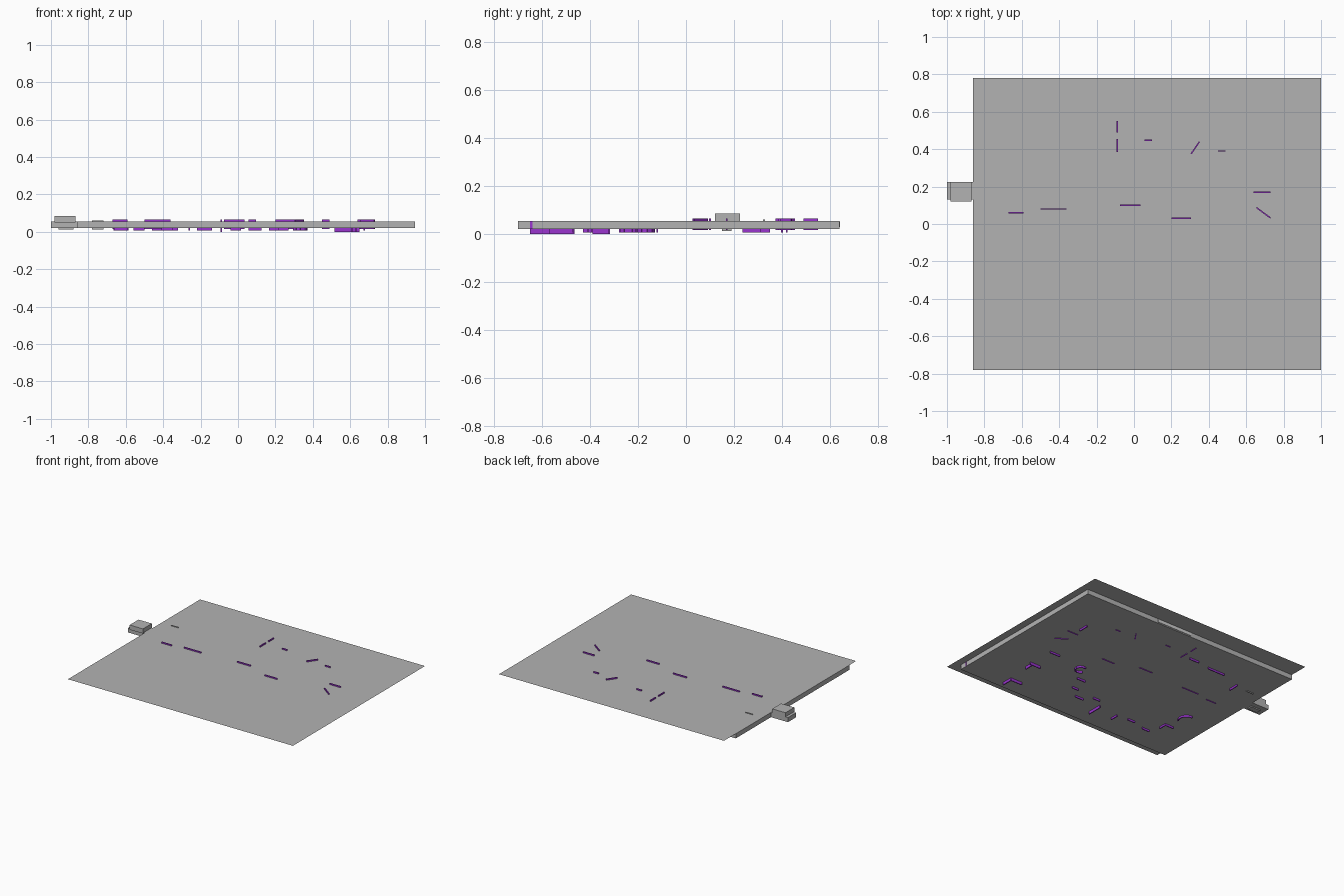
import bpy, bmesh, math
from mathutils import Matrix, Vector


def material(name, rgb):
    m = bpy.data.materials.new(name)
    m.diffuse_color = (*rgb, 1)
    return m


GREY = material("grey", (0.45, 0.45, 0.45))
PALE = material("pale grey", (0.62, 0.62, 0.62))
PURPLE = material("purple", (0.32, 0.035, 0.62))


def finish(name, bm, mat):
    bmesh.ops.recalc_face_normals(bm, faces=bm.faces)
    me = bpy.data.meshes.new(name)
    bm.to_mesh(me)
    bm.free()
    me.materials.append(mat)
    ob = bpy.data.objects.new(name, me)
    bpy.context.collection.objects.link(ob)
    return ob


def add_box(bm, x0, x1, y0, y1, z0, z1, angle=0):
    m = (Matrix.Translation(((x0 + x1) / 2, (y0 + y1) / 2, (z0 + z1) / 2))
         @ Matrix.Rotation(angle, 4, 'Z')
         @ Matrix.Diagonal((x1 - x0, y1 - y0, z1 - z0, 1)))
    bmesh.ops.create_cube(bm, size=1, matrix=m)


def box(name, mat, *dims):
    bm = bmesh.new()
    add_box(bm, *dims)
    return finish(name, bm, mat)


# thin upright rib following a path
def rib(bm, path, z0, z1, t=0.007):
    for a, b in zip(path, path[1:]):
        a, b = Vector(a), Vector(b)
        c, d = (a + b) / 2, b - a
        h = d.length / 2
        add_box(bm, c.x - h, c.x + h, c.y - t / 2, c.y + t / 2, z0, z1,
                math.atan2(d.y, d.x))


def arc(cx, cy, r, a0, a1, n=8):
    return [(cx + r * math.cos(math.radians(a0 + (a1 - a0) * i / n)),
             cy + r * math.sin(math.radians(a0 + (a1 - a0) * i / n)))
            for i in range(n + 1)]


# wide thin cover sheet
bm = bmesh.new()
bm.faces.new([bm.verts.new(p) for p in ((-0.86, -0.78, 0.0555), (1, -0.78, 0.0555),
                                        (1, 0.78, 0.0555), (-0.86, 0.78, 0.0555))])
finish("cover_sheet", bm, GREY)

# slab under the sheet
box("base_slab", GREY, -0.86, 0.945, -0.7, 0.64, 0.02, 0.055)

# plates on the slab's edges
box("back_edge_plate", PALE, 0.03, 0.325, 0.638, 0.643, 0.028, 0.052)
box("side_edge_plate", PURPLE, 0.94, 0.947, -0.65, -0.64, 0.02, 0.055)

# side block
box("side_block_upper", GREY, -0.98, -0.87, 0.12, 0.225, 0.05, 0.085)
box("side_block_lower", GREY, -1.0, -0.86, 0.13, 0.225, 0.02, 0.054)
box("side_block_pin", GREY, -0.96, -0.88, 0.15, 0.19, 0.012, 0.03)

# ribs that poke through the top
bm = bmesh.new()
for p in ([(-0.67, 0.06), (-0.59, 0.06)], [(-0.5, 0.08), (-0.36, 0.08)],
          [(-0.075, 0.1), (0.035, 0.1)], [(0.2, 0.03), (0.305, 0.03)],
          [(-0.09, 0.385), (-0.09, 0.455)], [(-0.09, 0.49), (-0.09, 0.55)],
          [(0.055, 0.447), (0.095, 0.447)], [(0.305, 0.375), (0.35, 0.44)],
          [(0.45, 0.39), (0.49, 0.39)], [(0.64, 0.17), (0.73, 0.17)],
          [(0.655, 0.088), (0.73, 0.032)]):
    rib(bm, p, 0.016, 0.065)
finish("through_ribs", bm, PURPLE)

bm = bmesh.new()
rib(bm, [(-0.78, 0.325), (-0.72, 0.325)], 0.013, 0.06)
finish("grey_rib", bm, GREY)

# ribs hanging from the underside
bm = bmesh.new()
for p in ([(-0.22, 0.42), (-0.14, 0.42)], [(-0.46, 0.4), (-0.32, 0.4)],
          [(-0.62, 0.27), (-0.62, 0.35)], [(0.675, 0.235), (0.675, 0.31)],
          [(0.555, -0.12), (0.64, -0.12)], [(0.2, -0.275), (0.27, -0.275)],
          [(0.165, -0.39), (0.22, -0.39)], [(0.055, -0.47), (0.125, -0.47)],
          [(-0.04, -0.41), (0.015, -0.41)], [(-0.26, -0.55), (-0.26, -0.49)],
          [(-0.41, -0.48), (-0.35, -0.48)], [(-0.56, -0.51), (-0.5, -0.51)],
          [(-0.59, -0.43), (-0.59, -0.372), (-0.66, -0.372)],
          arc(0.33, -0.17, 0.038, -150, 110),
          arc(-0.66, -0.235, 0.055, -40, 95)):
    rib(bm, p, 0.006, 0.025)
finish("underside_ribs", bm, PURPLE)

# deeper ribs that carry the slab
bm = bmesh.new()
for p in ([(0.65, -0.32), (0.56, -0.32)], [(0.63, -0.39), (0.63, -0.32)],
          [(0.61, -0.65), (0.61, -0.57), (0.515, -0.57)],
          [(-0.09, -0.58), (-0.09, -0.465)]):
    rib(bm, p, 0.0, 0.025)
finish("deep_ribs", bm, PURPLE)
